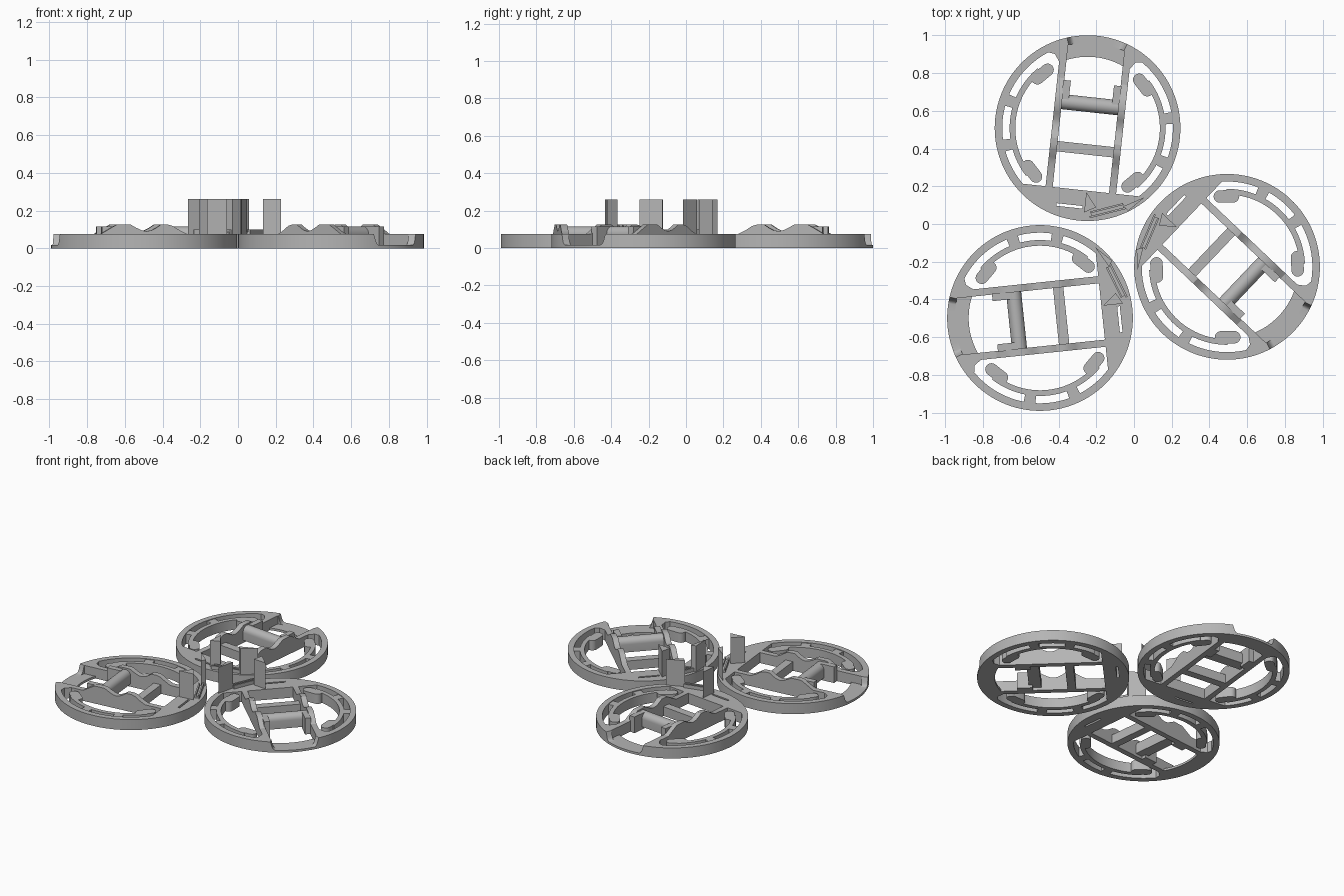
import bpy, bmesh, math
from mathutils import Matrix, Vector

if "Cube" in bpy.data.objects:
    bpy.data.objects.remove(bpy.data.objects["Cube"])

grey = bpy.data.materials.new("plain_grey")
grey.diffuse_color = (0.46, 0.46, 0.46, 1)
grey.use_nodes = True
grey.node_tree.nodes["Principled BSDF"].inputs["Base Color"].default_value = grey.diffuse_color

RING_H = 0.075
parts = {}          # part name -> list of meshes in the local frame of one disc


def store(name, bm):
    bmesh.ops.recalc_face_normals(bm, faces=bm.faces[:])
    me = bpy.data.meshes.new(name)
    bm.to_mesh(me)
    bm.free()
    me.materials.append(grey)
    parts.setdefault(name, []).append(me)
    return me


def prism(name, pts, z0, z1):
    """Flat outline in plan, raised from z0 to z1."""
    bm = bmesh.new()
    f = bm.faces.new([bm.verts.new((x, y, z0)) for x, y in pts])
    g = bmesh.ops.extrude_face_region(bm, geom=[f])
    up = [v for v in g["geom"] if isinstance(v, bmesh.types.BMVert)]
    bmesh.ops.translate(bm, verts=up, vec=(0, 0, z1 - z0))
    return store(name, bm)


def side_profile(name, pts, x0, x1):
    """Outline in the length/height plane, extruded across."""
    bm = bmesh.new()
    f = bm.faces.new([bm.verts.new((x0, y, z)) for y, z in pts])
    g = bmesh.ops.extrude_face_region(bm, geom=[f])
    side = [v for v in g["geom"] if isinstance(v, bmesh.types.BMVert)]
    bmesh.ops.translate(bm, verts=side, vec=(x1 - x0, 0, 0))
    return store(name, bm)


def sector(name, r0, r1, angles, z0, top, closed=False):
    """Ring piece whose top height is a function of the angle."""
    bm = bmesh.new()
    rows = []
    for a in angles:
        c, s = math.cos(math.radians(a)), math.sin(math.radians(a))
        h = top(a)
        rows.append([bm.verts.new((r * c, r * s, z))
                     for r, z in ((r0, z0), (r1, z0), (r1, h), (r0, h))])
    n = len(rows)
    for i in range(n if closed else n - 1):
        p, q = rows[i], rows[(i + 1) % n]
        for k in range(4):
            bm.faces.new((p[k], p[(k + 1) % 4], q[(k + 1) % 4], q[k]))
    if not closed:
        bm.faces.new(rows[0])
        bm.faces.new(rows[-1])
    return store(name, bm)


def span(a0, a1, n):
    return [a0 + (a1 - a0) * i / n for i in range(n + 1)]


def polar(r, a):
    return (r * math.cos(math.radians(a)), r * math.sin(math.radians(a)))


def box(name, x0, x1, y0, y1, z0, z1):
    return prism(name, [(x0, y0), (x1, y0), (x1, y1), (x0, y1)], z0, z1)


# outer ring with a lowered notch at the far end
def ring_top(a):
    t = min(max((abs(a - 90) - 15) / 3.5, 0), 1)
    return 0.016 + (RING_H - 0.016) * (1 - math.sqrt(1 - t * t))


ring_angles = span(71, 75, 6) + span(80, 100, 6) + span(105, 109, 6) + span(111.5, 428.5, 120)
sector("outer_ring", 0.452, 0.492, ring_angles, 0, ring_top, True)

# thin floor inside the notch
floor = [polar(0.455, a) for a in span(66, 114, 16)] + [polar(0.378, a) for a in span(116, 64, 16)]
prism("notch_floor", floor, 0, 0.016)

# solid end plate with a narrow slot
edge = math.degrees(math.asin(0.33 / 0.456))
plate = prism("end_plate", [polar(0.456, a) for a in span(180 + edge, 360 - edge, 32)], 0, RING_H)
slot = box("slot_cutter", -0.12, 0.018, -0.427, -0.413, -0.1, 0.2)
a_ob = bpy.data.objects.new("plate_source", plate)
c_ob = bpy.data.objects.new("slot_cutter", slot)
for o in (a_ob, c_ob):
    bpy.context.collection.objects.link(o)
m = a_ob.modifiers.new("slot", "BOOLEAN")
m.operation, m.object = "DIFFERENCE", c_ob
dg = bpy.context.evaluated_depsgraph_get()
parts["end_plate"] = [bpy.data.meshes.new_from_object(a_ob.evaluated_get(dg))]
del parts["slot_cutter"]
for o in (a_ob, c_ob):
    bpy.data.objects.remove(o)

# two humped rails and their flared ends
hump = [(-0.335, 0.0), (-0.335, 0.075), (-0.21, 0.075), (-0.17, 0.095), (-0.135, 0.118),
        (-0.11, 0.125), (-0.07, 0.125), (-0.045, 0.108), (-0.02, 0.095), (0.005, 0.09),
        (0.03, 0.094), (0.06, 0.108), (0.09, 0.125), (0.165, 0.125), (0.2, 0.105),
        (0.25, 0.075), (0.435, 0.075), (0.435, 0.0)]
for s in (-1, 1):
    side_profile("rail", hump, s * 0.15, s * 0.188)
    prism("rail_flare", [(s * 0.18, 0.425), (s * 0.188, 0.335), (s * 0.215, 0.372),
                         (s * 0.26, 0.378)], 0, RING_H)
    # blocks holding the round bar
    box("bar_bracket", s * 0.115, s * 0.155, 0.14, 0.24, 0.0, 0.115)

# flat and rounded crossbars
box("flat_crossbar", -0.155, 0.155, -0.14, -0.085, 0.0, 0.065)
arch = [(0.085, 0.02)] + [(0.125 - 0.04 * math.cos(t), 0.075 + 0.04 * math.sin(t))
                          for t in (math.pi * i / 12 for i in range(13))] + [(0.165, 0.02)]
side_profile("round_crossbar", arch, -0.155, 0.155)

# curved spring arms with rounded pads, joined to the ring by bridges
for base, bridges in ((0, (13, -18)), (180, (167, 198))):
    sector("spring_arm", 0.383, 0.413, span(base - 44, base + 44, 40), 0.0, lambda a: 0.07)
    for b in bridges:
        sector("arm_bridge", 0.405, 0.456, span(b - 4, b + 4, 4), 0.0, lambda a: 0.07)
    for sgn in (-1, 1):
        c = Vector(polar(0.373, base + sgn * 44))
        t = Vector(polar(1, base + sgn * 44 + 90))
        n = Vector((t.y, -t.x))
        pts = []
        for end, start in ((1, 0), (-1, 180)):
            for a in span(start, start + 180, 10):
                ca, sa = polar(0.033, a)
                pts.append(tuple(c + t * (end * 0.035 + sa) + n * ca))
        prism("arm_pad", pts, 0.0, 0.07)

# tall wedge posts beside the low clip
prism("tall_post", [(0.03, -0.338), (0.03, -0.446), (0.09, -0.412)], 0.06, 0.26)
prism("tall_post", [(0.342, -0.33), (0.232, -0.392), (0.262, -0.412)], 0.06, 0.26)

# clip: two parallel strips with a lower core
p, q = Vector((0.058, -0.458)), Vector((0.245, -0.388))
d = (q - p).normalized()
nrm = Vector((-d.y, d.x))
for off0, off1, inset, h in ((-0.016, -0.006, 0.0, 0.1), (0.008, 0.018, 0.01, 0.1),
                             (-0.007, 0.009, 0.012, 0.085)):
    a, b = p + d * inset, q - d * inset
    prism("clip_strip", [tuple(a + nrm * off0), tuple(b + nrm * off0),
                         tuple(b + nrm * off1), tuple(a + nrm * off1)], 0.05, h)

# smooth shading with sharp edges kept
smooth = {"outer_ring", "spring_arm", "arm_pad", "round_crossbar", "rail", "notch_floor"}
for name, meshes in parts.items():
    if name not in smooth:
        continue
    for me in meshes:
        bm = bmesh.new()
        bm.from_mesh(me)
        for f in bm.faces:
            f.smooth = True
        for e in bm.edges:
            e.smooth = len(e.link_faces) == 2 and e.calc_face_angle(0) < math.radians(30)
        bm.to_mesh(me)
        bm.free()

# three copies of the disc
discs = (("back", -0.246, 0.508, -6.2), ("right", 0.493, -0.227, -133.5), ("left", -0.498, -0.498, 96))
for label, x, y, rot in discs:
    M = Matrix.Translation((x, y, 0)) @ Matrix.Rotation(math.radians(rot), 4, "Z")
    for name, meshes in parts.items():
        for me in meshes:
            ob = bpy.data.objects.new(f"{label}_{name}", me)
            ob.matrix_world = M
            bpy.context.collection.objects.link(ob)
